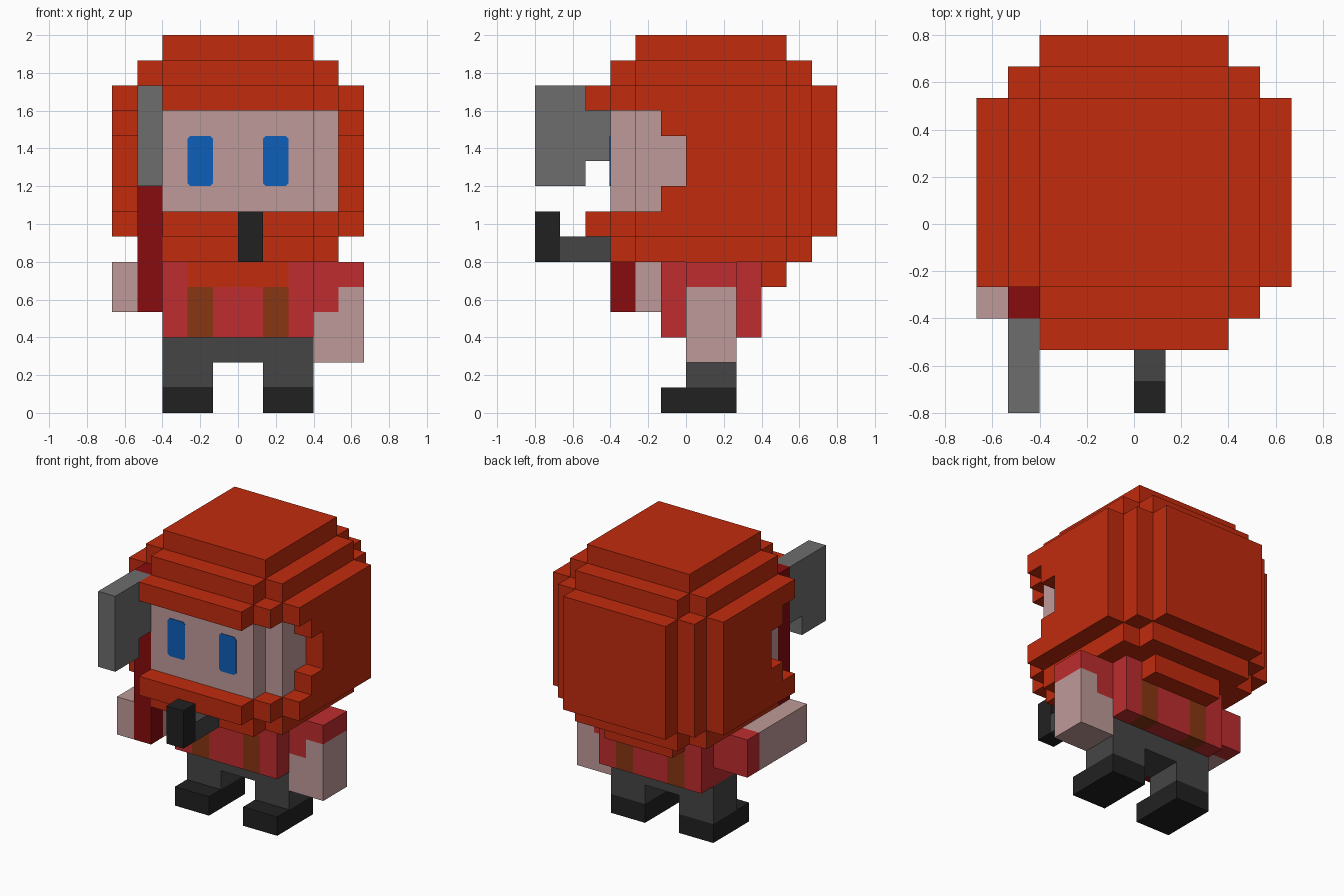
import bpy
import bmesh

if "Cube" in bpy.data.objects:
    bpy.data.objects.remove(bpy.data.objects["Cube"], do_unlink=True)

U = 2 / 15  # edge length of one block


def linear(c):
    c /= 255
    return c / 12.92 if c <= 0.04045 else ((c + 0.055) / 1.055) ** 2.4


def material(name, rgb):
    m = bpy.data.materials.new(name)
    col = (*[linear(c) for c in rgb], 1)
    m.use_nodes = True
    bsdf = m.node_tree.nodes["Principled BSDF"]
    bsdf.inputs["Base Color"].default_value = col
    bsdf.inputs["Roughness"].default_value = 0.9
    m.diffuse_color = col
    return m


HAIR = material("orange hair", (193, 43, 13))
SKIN = material("pale skin", (190, 154, 152))
SHIRT = material("red shirt", (190, 44, 46))
BROWN = material("brown leather", (136, 54, 17))
GREY = material("dark grey cloth", (69, 69, 69))
BLACK = material("black", (33, 33, 33))
STEEL = material("steel grey", (109, 109, 109))
WOOD = material("dark red wood", (136, 12, 14))
BLUE = material("blue eyes", (13, 94, 184))

cells = {}  # block position -> part name
parts = {}  # part name -> material


def span(x, y, z):
    return [(i, j, k) for i in range(*x) for j in range(*y) for k in range(*z)]


def fill(part, mat, x, y, z):
    """Claim a cuboid of blocks for a part."""
    parts[part] = mat
    for c in span(x, y, z):
        cells[c] = part


def clear(x, y, z):
    for c in span(x, y, z):
        cells.pop(c, None)


# Torso, braces on front and back
fill("shirt", SHIRT, (-3, 3), (-1, 3), (3, 6))
for x in (-2, 1):
    for y in (-1, 2):
        fill("braces", BROWN, (x, x + 1), (y, y + 1), (3, 5))

# Hips, legs and shoes
fill("trousers", GREY, (-3, 3), (0, 2), (2, 3))
for side, x in (("right", -3), ("left", 1)):
    fill("trousers", GREY, (x, x + 2), (0, 2), (1, 2))
    fill(side + "_shoe", BLACK, (x, x + 2), (-1, 2), (0, 1))

# Left arm hanging, with a stepped sleeve
fill("left_arm", SKIN, (3, 5), (0, 2), (2, 5))
fill("left_sleeve", SHIRT, (3, 5), (0, 2), (5, 6))
fill("left_sleeve", SHIRT, (3, 4), (0, 2), (4, 5))

# Right arm stretched forward, with the same sleeve
fill("right_arm", SKIN, (-5, -3), (-3, 1), (4, 6))
fill("right_sleeve", SHIRT, (-5, -3), (1, 2), (4, 6))
fill("right_sleeve", SHIRT, (-4, -3), (0, 1), (4, 6))

# Rounded hair: a core box grown by two blocks in diamond steps
for dx in range(3):
    for dy in range(3 - dx):
        for dz in range(3 - dx - dy):
            fill("hair", HAIR, (-3 - dx, 3 + dx), (-2 - dy, 4 + dy),
                 (7 - min(dz, 1), 13 + dz))
# Lower layer between beard and nape
fill("hair", HAIR, (-2, 2), (-1, 4), (5, 6))

# Face opening, then the face inside it
clear((-4, 4), (-4, -2), (8, 12))
for x in (-5, 4):
    clear((x, x + 1), (-2, -1), (8, 12))
    clear((x, x + 1), (-1, 0), (9, 11))
fill("face", SKIN, (-4, 4), (-2, 0), (8, 12))
fill("face", SKIN, (-3, 3), (-3, -2), (8, 12))

# Pipe
fill("pipe_stem", GREY, (0, 1), (-5, -3), (6, 7))
fill("pipe_bowl", BLACK, (0, 1), (-6, -5), (6, 8))

# Axe
fill("axe_handle", WOOD, (-4, -3), (-3, -2), (4, 13))
fill("axe_head", STEEL, (-4, -3), (-6, -4), (9, 13))
fill("axe_head", STEEL, (-4, -3), (-4, -3), (10, 13))


def finish(bm, name, mat):
    me = bpy.data.meshes.new(name)
    bm.to_mesh(me)
    bm.free()
    me.materials.append(mat)
    bpy.context.collection.objects.link(bpy.data.objects.new(name, me))


def build(part, mat):
    """Skin the exposed sides of a part's blocks and merge flat areas."""
    bm = bmesh.new()
    verts = {}

    def vert(p):
        if p not in verts:
            verts[p] = bm.verts.new([c * U for c in p])
        return verts[p]

    for c in [c for c, owner in cells.items() if owner == part]:
        for a in range(3):
            b, d = (a + 1) % 3, (a + 2) % 3
            for s in (0, 1):
                near = list(c)
                near[a] += 2 * s - 1
                if tuple(near) in cells:
                    continue
                ring = []
                for u, v in ((0, 0), (1, 0), (1, 1), (0, 1)):
                    p = list(c)
                    p[a] += s
                    p[b] += u
                    p[d] += v
                    ring.append(vert(tuple(p)))
                bm.faces.new(ring if s else ring[::-1])
    bmesh.ops.dissolve_limit(bm, angle_limit=0.01, verts=bm.verts[:],
                             edges=bm.edges[:])
    finish(bm, part, mat)


for part, mat in parts.items():
    build(part, mat)

# Eyes: thin plates with clipped corners
for side, x in (("right", -1.5), ("left", 1.5)):
    bm = bmesh.new()
    bmesh.ops.create_cube(bm, size=1)
    for v in bm.verts:
        v.co = ((v.co.x + x) * U, -3 * U + v.co.y * 0.008, (10 + 2 * v.co.z) * U)
    corners = [e for e in bm.edges
               if abs(e.verts[0].co.y - e.verts[1].co.y) > 0.004]
    bmesh.ops.bevel(bm, geom=corners, offset=0.015, segments=1, affect='EDGES')
    finish(bm, side + "_eye", BLUE)
